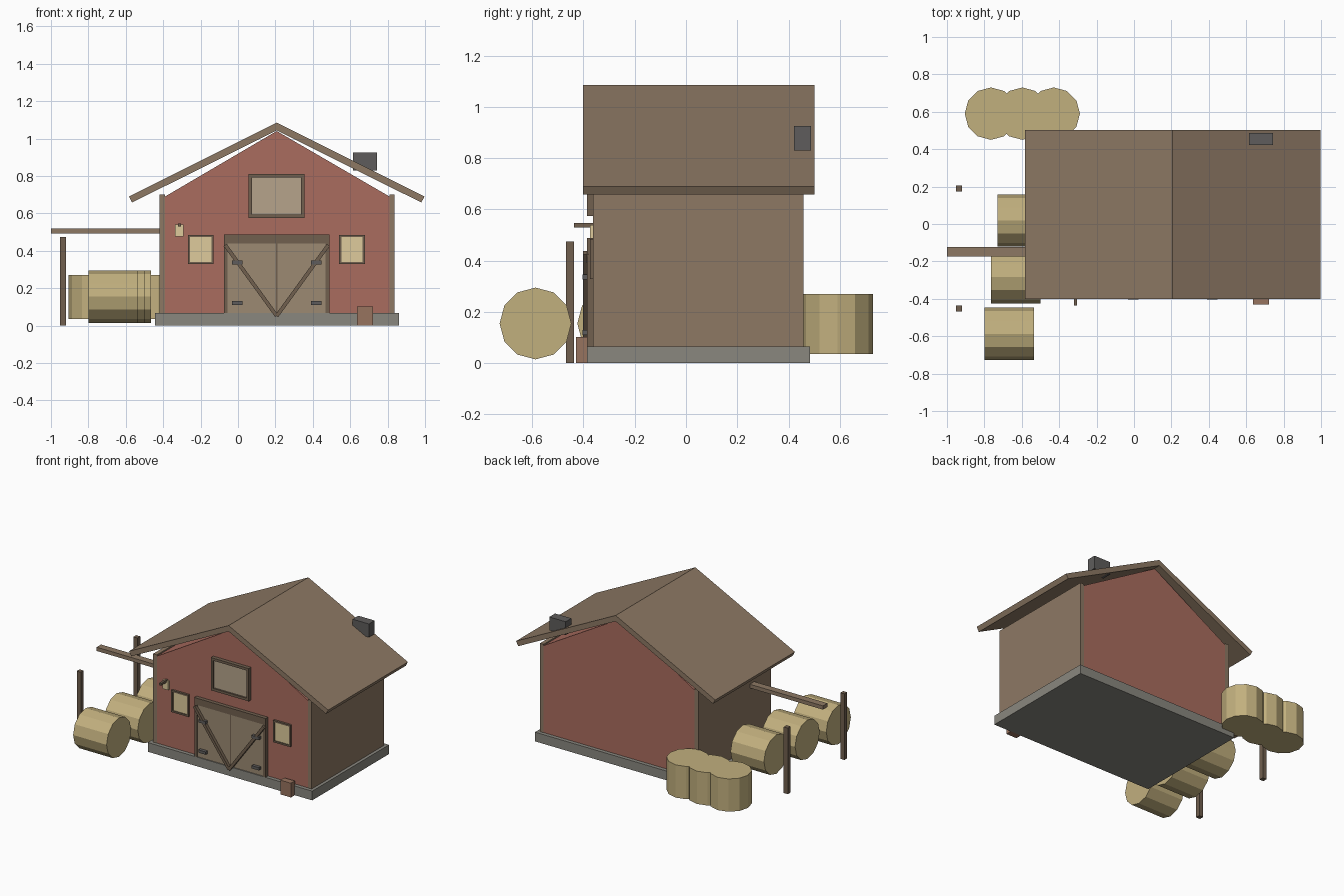
import bpy, bmesh, math
from mathutils import Matrix

if "Cube" in bpy.data.objects:
    bpy.data.objects.remove(bpy.data.objects["Cube"])

def mat(name, r, g, b):
    m = bpy.data.materials.new(name)
    m.diffuse_color = [(c / 255) ** 2.2 for c in (r, g, b)] + [1]
    m.use_nodes = True
    m.node_tree.nodes["Principled BSDF"].inputs["Base Color"].default_value = m.diffuse_color
    return m

RED = mat("red_boards", 168, 108, 95)
WOOD = mat("brown_wood", 140, 120, 100)
TRIM = mat("dark_trim", 112, 96, 80)
DOOR = mat("door_wood", 155, 137, 114)
PANEL = mat("loft_panel", 180, 162, 138)
GLASS = mat("warm_glass", 222, 202, 155)
STONE = mat("stone", 136, 134, 126)
IRON = mat("iron", 95, 93, 92)
CRATE = mat("crate_wood", 150, 115, 95)
HAY = mat("hay", 192, 174, 125)

def finish(name, bm, m):
    bmesh.ops.recalc_face_normals(bm, faces=bm.faces)
    me = bpy.data.meshes.new(name)
    bm.to_mesh(me)
    bm.free()
    me.materials.append(m)
    ob = bpy.data.objects.new(name, me)
    bpy.context.collection.objects.link(ob)
    return ob

def box(name, x, y, z, m):
    bm = bmesh.new()
    bmesh.ops.create_cube(bm, size=1)
    for v in bm.verts:
        v.co = [(a + b) / 2 + c * (b - a) for c, (a, b) in zip(v.co, (x, y, z))]
    return finish(name, bm, m)

def prism(name, pts, y0, y1, m):
    """Extrude an x-z outline along y."""
    bm = bmesh.new()
    f = bm.faces.new([bm.verts.new((x, y0, z)) for x, z in pts])
    new = bmesh.ops.extrude_face_region(bm, geom=[f])["geom"]
    bmesh.ops.translate(bm, vec=(0, y1 - y0, 0),
                        verts=[v for v in new if isinstance(v, bmesh.types.BMVert)])
    return finish(name, bm, m)

def bale(name, centre, length, lying):
    bm = bmesh.new()
    bmesh.ops.create_cone(bm, cap_ends=True, segments=12, radius1=.14, radius2=.14, depth=length)
    rot = Matrix.Rotation(math.pi / 2, 4, 'Y') if lying else Matrix()
    bmesh.ops.transform(bm, matrix=Matrix.Translation(centre) @ rot, verts=bm.verts)
    return finish(name, bm, HAY)

def frame(name, x, z, t, y, m):
    """Four bars around an opening."""
    (x0, x1), (z0, z1) = x, z
    box(name + "_left", (x0, x0 + t), y, z, m)
    box(name + "_right", (x1 - t, x1), y, z, m)
    box(name + "_top", (x0 + t, x1 - t), y, (z1 - t, z1), m)
    box(name + "_bottom", (x0 + t, x1 - t), y, (z0, z0 + t), m)

CX, F, B = .207, -.36, .456   # ridge x, front and back wall planes

# Foundation, walls and gable
box("foundation", (-.445, .86), (-.387, .483), (0, .066), STONE)
box("barn_body", (-.39, .81), (F, B), (.066, .69), RED)
prism("gable", [(-.39, .69), (.81, .69), (CX, 1.04)], F, B, RED)
for side, x in (("left", (-.42, -.39)), ("right", (.81, .838))):
    box(side + "_side_wall", x, (F - .002, B + .002), (.066, .70), WOOD)

# Roof slabs and ridge
for side, s in (("left", -1), ("right", 1)):
    pts = [(0, 1.043), (.773, .658), (.79, .69), (0, 1.085)]
    prism(side + "_roof", [(CX + s * x, z) for x, z in pts], -.402, .502, WOOD)
box("chimney", (.614, .744), (.422, .487), (.83, .925), IRON)

# Barn doors
for side, s in (("left", -1), ("right", 1)):
    def sx(a, b):
        return tuple(sorted((CX + s * a, CX + s * b)))
    box(side + "_door", sx(.003, .262), (-.38, F), (.037, .44), DOOR)
    box(side + "_door_jamb", sx(.262, .283), (-.387, F), (.066, .44), TRIM)
    prism(side + "_door_brace",
          [(CX + s * a, z) for a, z in ((.284, .425), (.268, .437), (-.008, .057), (.008, .045))],
          -.402, -.38, TRIM)
    for z in (.12, .337):
        box(side + "_door_hinge", sx(.182, .24), (-.403, -.38), (z - .01, z + .01), IRON)
box("door_gap", (CX - .004, CX + .004), (-.381, F), (.04, .44), TRIM)
box("door_lintel", (-.076, .49), (-.387, F), (.44, .488), TRIM)

# Loft hatch and small windows
frame("loft_frame", (.056, .356), (.575, .81), .018, (-.387, F), TRIM)
box("loft_hatch", (.07, .34), (-.375, F), (.59, .795), PANEL)
for side, x0 in (("left", -.268), ("right", .541)):
    frame(side + "_window_frame", (x0, x0 + .137), (.328, .485), .012, (-.375, F), TRIM)
    box(side + "_window_pane", (x0 + .01, x0 + .127), (-.368, F), (.338, .475), GLASS)

# Wall lamp and front crate
box("lamp_bracket", (-.32, -.304), (-.436, F), (.53, .546), TRIM)
box("lamp", (-.336, -.292), (-.375, F), (.477, .54), GLASS)
box("crate", (.637, .721), (-.43, -.385), (0, .102), CRATE)

# Side beam and posts
box("side_beam", (-1, -.42), (-.174, -.124), (.493, .52), WOOD)
for y in (-.452, .19):
    box("side_post", (-.952, -.92), (y - .016, y + .016), (0, .474), TRIM)

# Hay bales: lying beside the barn, standing behind it
for i in range(3):
    bale("lying_bale", (-.667 + .035 * i, -.587 + .303 * i, .155), .265, True)
    bale("standing_bale", (-.765 + .168 * i, .59, .153), .235, False)
